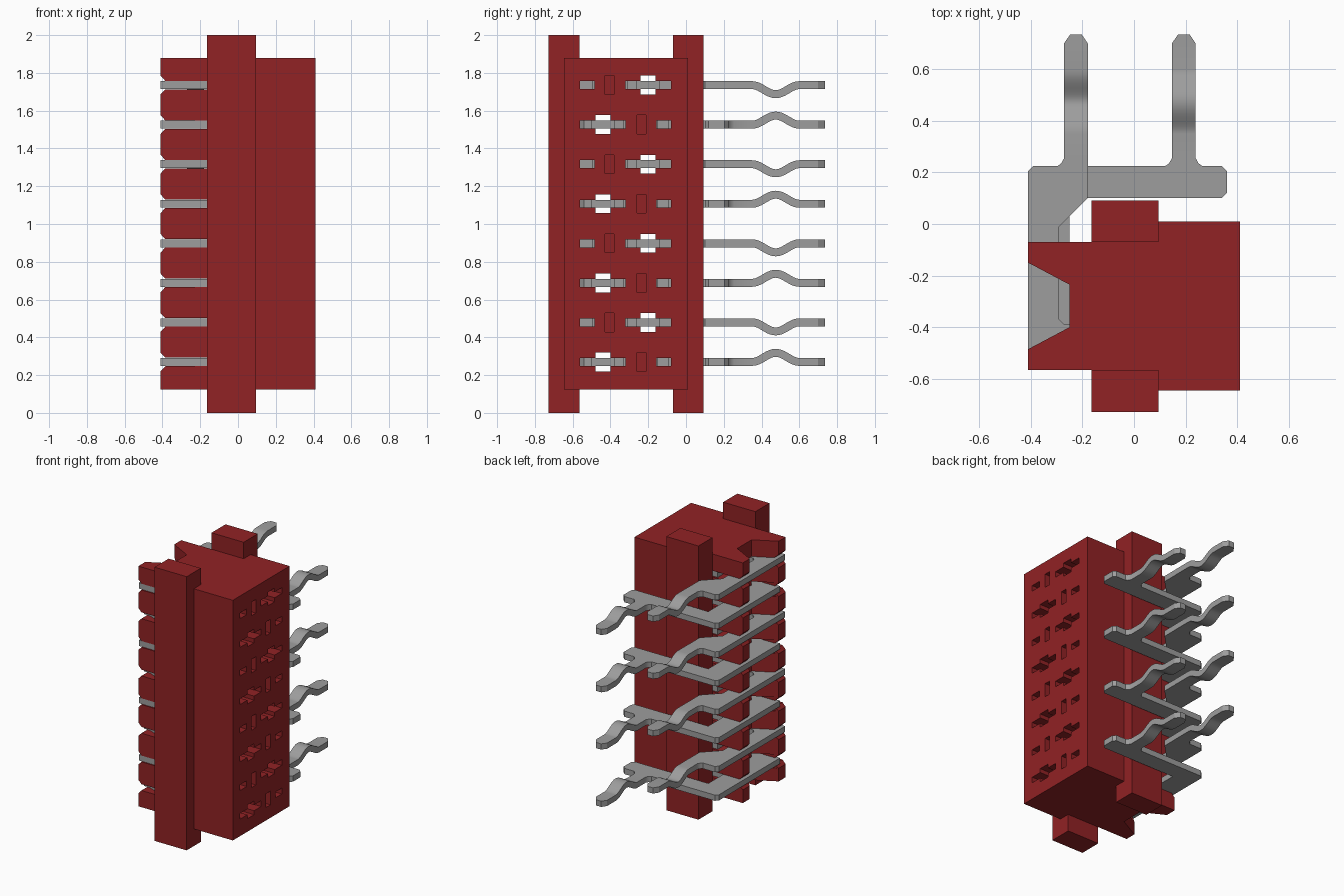
import bpy, bmesh, math

if "Cube" in bpy.data.objects:
    bpy.data.objects.remove(bpy.data.objects["Cube"], do_unlink=True)


def material(name, rgb, metallic=0.0):
    m = bpy.data.materials.new(name)
    m.use_nodes = True
    m.diffuse_color = (*rgb, 1)
    m.node_tree.nodes["Principled BSDF"].inputs["Base Color"].default_value = (*rgb, 1)
    return m


RED = material("housing red", (0.285, 0.016, 0.018))
GREY = material("contact grey", (0.34, 0.34, 0.34))


def prism(bm, points, direction):
    """Extrude a closed 3D outline along a direction."""
    face = bm.faces.new([bm.verts.new(p) for p in points])
    res = bmesh.ops.extrude_face_region(bm, geom=[face])
    verts = [g for g in res["geom"] if isinstance(g, bmesh.types.BMVert)]
    bmesh.ops.translate(bm, verts=verts, vec=direction)


def box(bm, x0, x1, y0, y1, z0, z1):
    prism(bm, [(x0, y0, z0), (x1, y0, z0), (x1, y1, z0), (x0, y1, z0)], (0, 0, z1 - z0))


def finish(bm, name, mat):
    bmesh.ops.recalc_face_normals(bm, faces=bm.faces)
    mesh = bpy.data.meshes.new(name)
    bm.to_mesh(mesh)
    bm.free()
    mesh.materials.append(mat)
    obj = bpy.data.objects.new(name, mesh)
    bpy.context.collection.objects.link(obj)
    return obj


MID = -0.32                                   # middle of the housing in y
LEVELS = [0.27 + 0.2093 * i for i in range(8)]

# Housing: extruded plan outline with a tapered groove in the -x side
plan = [(-0.41, -0.565), (0.095, -0.565), (0.095, -0.645), (0.41, -0.645),
        (0.41, 0.01), (0.095, 0.01), (0.095, -0.07), (-0.41, -0.07),
        (-0.41, -0.15), (-0.25, -0.235), (-0.25, -0.40), (-0.41, -0.485)]
bm = bmesh.new()
prism(bm, [(x, y, 0.125) for x, y in plan], (0, 0, 1.755))
housing = finish(bm, "housing", RED)

# Cutters: chamfered rear slots, contact openings, windows with blind pockets
rear, openings, windows = bmesh.new(), bmesh.new(), bmesh.new()
for i, z in enumerate(LEVELS):
    slot = [(-0.43, -0.07), (-0.385, -0.023), (-0.10, -0.023),
            (-0.10, 0.023), (-0.385, 0.023), (-0.43, 0.07)]
    prism(rear, [(x, -0.8, z + h) for x, h in slot], (0, 1, 0))
    side = 1 if i % 2 else -1                 # openings alternate about the middle

    def span(a, b):
        return sorted((MID + side * a, MID + side * b))

    for a, b in ((0.0, 0.24), (-0.24, -0.165)):
        box(openings, -0.15, 0.5, *span(a, b), z - 0.021, z + 0.021)
    box(windows, -0.5, 0.5, *span(0.08, 0.158), z - 0.05, z + 0.05)
    box(windows, 0.30, 0.5, *span(-0.108, -0.06), z - 0.05, z + 0.05)

for cut_bm, name in ((rear, "slot_cutter"), (openings, "opening_cutter"), (windows, "window_cutter")):
    cutter = finish(cut_bm, name, RED)
    cutter.hide_render = True
    mod = housing.modifiers.new(name, "BOOLEAN")
    mod.operation, mod.solver, mod.object = "DIFFERENCE", "EXACT", cutter
    bpy.context.view_layer.update()
    cut = bpy.data.meshes.new_from_object(
        housing.evaluated_get(bpy.context.evaluated_depsgraph_get()))
    housing.modifiers.clear()
    housing.data = cut
    bpy.data.objects.remove(cutter, do_unlink=True)
housing.data.name = "housing"

# Full-height guide bars on the front and back
for name, y0, y1 in (("front_bar", -0.728, -0.565), ("back_bar", -0.07, 0.092)):
    bm = bmesh.new()
    box(bm, -0.165, 0.095, y0, y1, 0, 2)
    finish(bm, name, RED)

# Contact outlines in plan
WIDE = [(-0.41, -0.50), (-0.36, -0.50), (-0.22, -0.56), (0.29, -0.56), (0.32, -0.54),
        (0.32, -0.50), (-0.12, -0.50), (-0.12, -0.38), (0.32, -0.38), (0.32, -0.33),
        (-0.20, -0.33), (-0.20, -0.15), (0.32, -0.15), (0.32, -0.09), (-0.25, -0.09),
        (-0.25, 0.10), (0.34, 0.10), (0.36, 0.12), (0.36, 0.205), (0.34, 0.225),
        (-0.39, 0.225), (-0.41, 0.205)]
NARROW = [(-0.41, -0.56), (0.32, -0.56), (0.32, -0.495), (-0.12, -0.495), (-0.12, -0.31),
          (0.32, -0.31), (0.32, -0.26), (-0.12, -0.26), (-0.12, -0.14), (0.32, -0.14),
          (0.32, -0.08), (-0.20, -0.08), (-0.20, -0.39), (-0.27, -0.39), (-0.29, -0.37),
          (-0.29, -0.01), (-0.18, 0.10), (-0.18, 0.225), (-0.39, 0.225), (-0.41, 0.205)]
T = 0.021                                     # half the metal thickness


def tail(bm, x, z, bump, flare_right):
    """Strip towards +y with one bend, a filleted root and a pointed tip."""
    ys = [0.215, 0.225, 0.235, 0.255] + [0.35 + 0.25 * k / 20 for k in range(21)] + [0.70, 0.735]
    prev = first = None
    for y in ys:
        flare = 0.025 * max(0, (0.255 - y) / 0.03) ** 2 if y >= 0.225 else 0.025
        half = 0.022 if y > 0.72 else 0.046
        u = min(max((y - 0.35) / 0.25, 0), 1)
        dz = bump * 0.5 * (1 - math.cos(2 * math.pi * u))
        slope = bump * math.pi / 0.25 * math.sin(2 * math.pi * u)
        n = math.hypot(1, slope)
        left, right = x - half - flare, x + half + flare * flare_right
        ring = [bm.verts.new((px, y - s * T * slope / n, z + dz + s * T / n))
                for px, s in ((left, -1), (right, -1), (right, 1), (left, 1))]
        if prev:
            for k in range(4):
                bm.faces.new((prev[k], prev[k - 1], ring[k - 1], ring[k]))
        else:
            bm.faces.new(ring)
        prev = ring
    bm.faces.new(prev)


# Contacts alternate between the two outlines, with opposite bends
for i, z in enumerate(LEVELS):
    wide = i % 2 == 0
    bm = bmesh.new()
    prism(bm, [(x, y, z - T) for x, y in (WIDE if wide else NARROW)], (0, 0, 2 * T))
    if wide:
        tail(bm, 0.193, z, 0.048, 1)
    else:
        tail(bm, -0.225, z, -0.048, 0)
    contact = finish(bm, f"contact_{i + 1}", GREY)
    bpy.ops.object.select_all(action="DESELECT")
    contact.select_set(True)
    bpy.context.view_layer.objects.active = contact
    bpy.ops.object.shade_smooth_by_angle(angle=math.radians(30))
